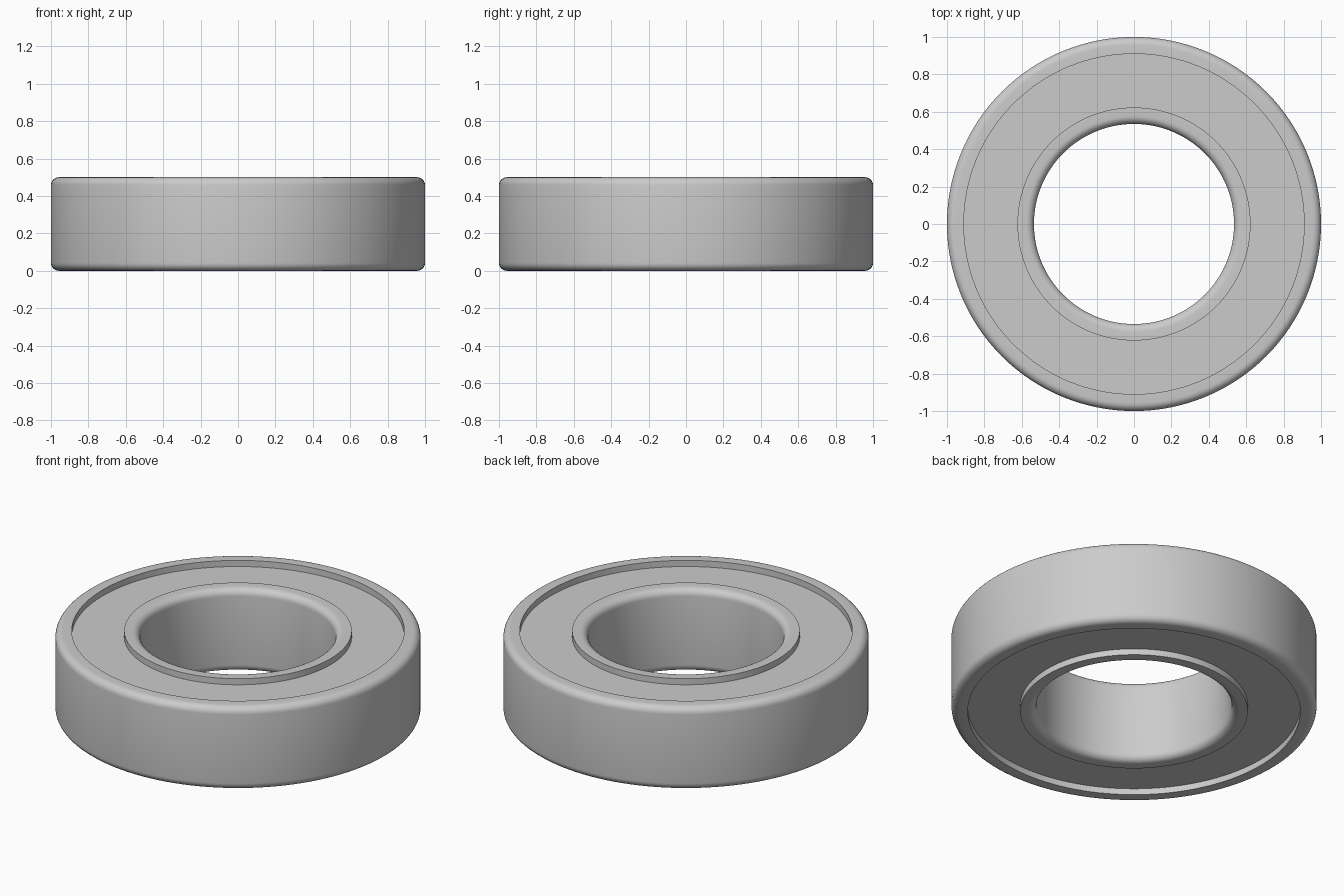
import bpy
import math

cube = bpy.data.objects.get("Cube")
if cube:
    bpy.data.objects.remove(cube, do_unlink=True)

HEIGHT = 0.5
OUTER, OUTER_LIP = 1.0, 0.91
BORE, INNER_LIP = 0.535, 0.623
FILLET = 0.042
RECESS = 0.037
SEGMENTS = 128

steel = bpy.data.materials.new("steel grey")
steel.use_nodes = True
grey = (0.6, 0.6, 0.6, 1)
steel.diffuse_color = grey
steel.node_tree.nodes["Principled BSDF"].inputs["Base Color"].default_value = grey


def revolve(name, profile):
    """Turn a closed (radius, height) profile about the z axis."""
    n = len(profile)
    verts, faces = [], []
    for s in range(SEGMENTS):
        a = math.tau * s / SEGMENTS
        verts += [(r * math.cos(a), r * math.sin(a), z) for r, z in profile]
        t = (s + 1) % SEGMENTS
        for i in range(n):
            j = (i + 1) % n
            faces.append((s * n + i, t * n + i, t * n + j, s * n + j))
    mesh = bpy.data.meshes.new(name)
    mesh.from_pydata(verts, [], faces)
    mesh.materials.append(steel)
    obj = bpy.data.objects.new(name, mesh)
    bpy.context.collection.objects.link(obj)
    bpy.ops.object.select_all(action="DESELECT")
    obj.select_set(True)
    bpy.context.view_layer.objects.active = obj
    bpy.ops.object.shade_smooth_by_angle(angle=math.radians(35))
    return obj


def race_profile(lip, rim):
    """Square at the lip radius, rounded at the rim radius."""
    side = 1 if rim > lip else -1
    steps = 6
    arc = []
    for k in range(steps + 1):
        a = math.pi / 2 * k / steps
        arc.append((rim - side * FILLET * (1 - math.sin(a)),
                    FILLET * (1 - math.cos(a))))
    top = [(r, HEIGHT - z) for r, z in reversed(arc)]
    points = [(lip, 0)] + arc + top + [(lip, HEIGHT)]
    # Keep the winding anticlockwise so normals face outward
    return points if side > 0 else points[::-1]


# Bearing rings
revolve("outer_ring", race_profile(OUTER_LIP, OUTER))
revolve("inner_ring", race_profile(INNER_LIP, BORE))

# Recessed seal filling the gap, tucked slightly into both rings
low, high = RECESS, HEIGHT - RECESS
near, far = INNER_LIP - 0.01, OUTER_LIP + 0.01
revolve("seal", [(near, low), (far, low), (far, high), (near, high)])
